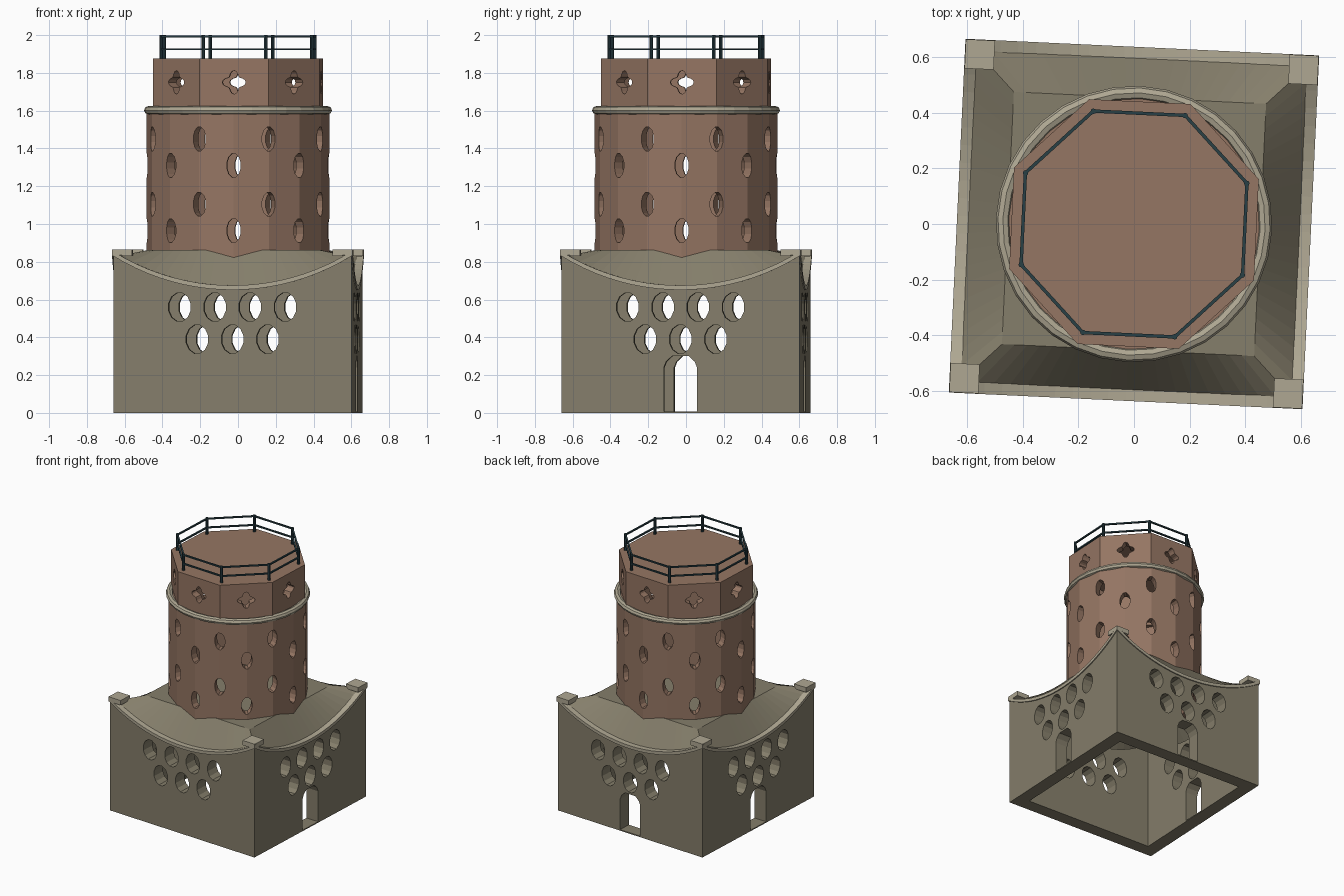
import bpy, bmesh, math
from mathutils import Matrix, Vector

if "Cube" in bpy.data.objects:
    bpy.data.objects.remove(bpy.data.objects["Cube"])

TURN = math.radians(-2.7)
parts = []


def material(name, rgb):
    m = bpy.data.materials.new(name)
    m.diffuse_color = (*rgb, 1)
    m.use_nodes = True
    m.node_tree.nodes["Principled BSDF"].inputs["Base Color"].default_value = m.diffuse_color
    return m


STONE = material("olive stone", (0.235, 0.21, 0.147))
TRIM = material("pale trim", (0.43, 0.39, 0.29))
BRICK = material("brown brick", (0.30, 0.18, 0.125))
METAL = material("dark teal metal", (0.022, 0.05, 0.06))


def finish(name, bm, mat):
    bmesh.ops.remove_doubles(bm, verts=bm.verts, dist=1e-5)
    bmesh.ops.recalc_face_normals(bm, faces=bm.faces)
    me = bpy.data.meshes.new(name)
    bm.to_mesh(me)
    bm.free()
    ob = bpy.data.objects.new(name, me)
    bpy.context.collection.objects.link(ob)
    if mat:
        me.materials.append(mat)
        parts.append(ob)
    return ob


def skin(bm, rings, closed, caps):
    """Join matching closed cross-sections into a surface."""
    vs = [[bm.verts.new(p) for p in r] for r in rings]
    n = len(vs[0])
    for i in range(len(vs) if closed else len(vs) - 1):
        a, b = vs[i], vs[(i + 1) % len(vs)]
        for j in range(n):
            k = (j + 1) % n
            bm.faces.new((a[j], a[k], b[k], b[j]))
    if caps:
        bm.faces.new(vs[0])
        bm.faces.new(vs[-1])


def lathe(name, profile, sides, mat, start=0.0):
    bm = bmesh.new()
    rings = []
    for i in range(sides):
        a = start + math.tau * i / sides
        rings.append([(r * math.cos(a), r * math.sin(a), z) for r, z in profile])
    skin(bm, rings, True, False)
    return finish(name, bm, mat)


def box_profile(r0, r1, z0, z1):
    return [(r0, z0), (r1, z0), (r1, z1), (r0, z1)]


def opening(bm, outline, angle, r0, r1):
    """Prism cutter whose outline faces outward at the given angle."""
    rot = Matrix.Rotation(angle, 3, 'Z')
    skin(bm, [[rot @ Vector((u, -r, v)) for u, v in outline] for r in (r0, r1)], False, True)


def cut(ob, bm):
    cutter = finish("cutter", bm, None)
    cutter.hide_render = True
    mod = ob.modifiers.new("openings", 'BOOLEAN')
    mod.operation, mod.solver, mod.object = 'DIFFERENCE', 'EXACT', cutter
    dg = bpy.context.evaluated_depsgraph_get()
    me = bpy.data.meshes.new_from_object(ob.evaluated_get(dg))
    ob.modifiers.clear()
    ob.data = me
    bpy.data.objects.remove(cutter)


def ellipse(u, v, a, b, n=12):
    return [(u + a * math.cos(math.tau * (i + .5) / n), v + b * math.sin(math.tau * (i + .5) / n))
            for i in range(n)]


def arch(x):
    """Height of the sagging wall top."""
    return 0.675 + 1.2 - math.sqrt(1.44 - x * x)


STEPS = [-1 + i / 10 for i in range(21)]
QUARTERS = [i * math.pi / 2 for i in range(4)]

# Base walls with sagging tops
bm = bmesh.new()
for q in QUARTERS:
    rot = Matrix.Rotation(q, 3, 'Z')
    rings = []
    for t in STEPS:
        z = arch(0.63 * t) - 0.015
        rings.append([rot @ Vector(p) for p in ((.63 * t, -.63, 0), (.63 * t, -.63, z),
                                                (.53 * t, -.53, z), (.53 * t, -.53, 0))])
    skin(bm, rings, False, False)
walls = finish("base_walls", bm, STONE)

# Oval windows on all sides, doors on three
bm = bmesh.new()
for i, q in enumerate(QUARTERS):
    for row, z in (((-.28, -.093, .093, .28), .56), ((-.187, 0, .187), .39)):
        for u in row:
            opening(bm, ellipse(u, z, .06, .077), q, .48, .7)
    if i:
        opening(bm, [(-.088, .008), (.088, .008), (.088, .24), (.075, .272), (.045, .30),
                     (-.045, .30), (-.075, .272), (-.088, .24)], q, .48, .7)
cut(walls, bm)

# Sloping roof skirt and flat plateau
bm = bmesh.new()
for q in QUARTERS:
    rot = Matrix.Rotation(q, 3, 'Z')
    rows = [[bm.verts.new(rot @ Vector(p)) for p in
             ((.6 * t, -.6, arch(.6 * t) - .004), (.455 * t, -.455, .862))] for t in STEPS]
    for a, b in zip(rows, rows[1:]):
        bm.faces.new((a[0], b[0], b[1], a[1]))
bm.faces.new([bm.verts.new((.455 * x, .455 * y, .862)) for x, y in ((-1, -1), (1, -1), (1, 1), (-1, 1))])
roof = finish("roof_skirt", bm, STONE)

# Curved coping strips along the wall tops
bm = bmesh.new()
for q in QUARTERS:
    rot = Matrix.Rotation(q, 3, 'Z')
    rings = []
    for t in STEPS:
        x, z = .638 * t, arch(.638 * t)
        rings.append([rot @ Vector(p) for p in ((x, -.638, z - .024), (x, -.638, z),
                                                (x, -.585, z), (x, -.585, z - .024))])
    skin(bm, rings, False, True)
finish("coping", bm, TRIM)

# Corner blocks
bm = bmesh.new()
for sx in (-1, 1):
    for sy in (-1, 1):
        m = Matrix.Translation((sx * .584, sy * .584, .848)) @ Matrix.Diagonal((.105, .105, .036, 1))
        bmesh.ops.create_cube(bm, size=1, matrix=m)
finish("corner_blocks", bm, TRIM)

# Tower shaft with staggered oval openings
shaft = lathe("tower_shaft", box_profile(.425, .485, .80, 1.61), 16, BRICK)
bm = bmesh.new()
for z, shift in ((1.45, .5), (1.31, 0), (1.105, .5), (.965, 0)):
    for i in range(8):
        opening(bm, ellipse(0, z, .037, .065), (i + shift) * math.pi / 4, .36, .55)
cut(shaft, bm)

# Ring moulding
lathe("ring_moulding", [(.473 + .025 * math.cos(math.tau * i / 8), 1.602 + .023 * math.sin(math.tau * i / 8))
                        for i in range(8)], 32, TRIM)

# Octagonal crown with quatrefoil openings
OCT = math.pi / 8
crown = lathe("crown", box_profile(.415, .478, 1.60, 1.845), 8, BRICK, OCT)
bm = bmesh.new()
foil = []
for i in range(32):
    a = math.tau * i / 32
    r = .050 + .012 * math.cos(4 * a)
    foil.append((r * math.cos(a), 1.75 + r * math.sin(a)))
for i in range(8):
    opening(bm, foil, i * math.pi / 4, .34, .5)
cut(crown, bm)

# Terrace lid
bm = bmesh.new()
skin(bm, [[(.478 * math.cos(OCT + i * math.pi / 4), .478 * math.sin(OCT + i * math.pi / 4), z)
           for i in range(8)] for z in (1.845, 1.875)], False, True)
finish("terrace", bm, BRICK)

# Railing: two rails and eight posts
for name, z in (("lower_rail", 1.925), ("top_rail", 1.992)):
    lathe(name, box_profile(.426, .439, z - .005, z + .005), 8, METAL, OCT)
bm = bmesh.new()
for i in range(8):
    a = OCT + i * math.pi / 4
    bmesh.ops.create_cone(bm, cap_ends=True, segments=8, radius1=.010, radius2=.010, depth=.13,
                          matrix=Matrix.Translation((.432 * math.cos(a), .432 * math.sin(a), 1.935)))
finish("railing_posts", bm, METAL)

# Slight turn of the whole building
for ob in parts:
    ob.rotation_euler.z = TURN
